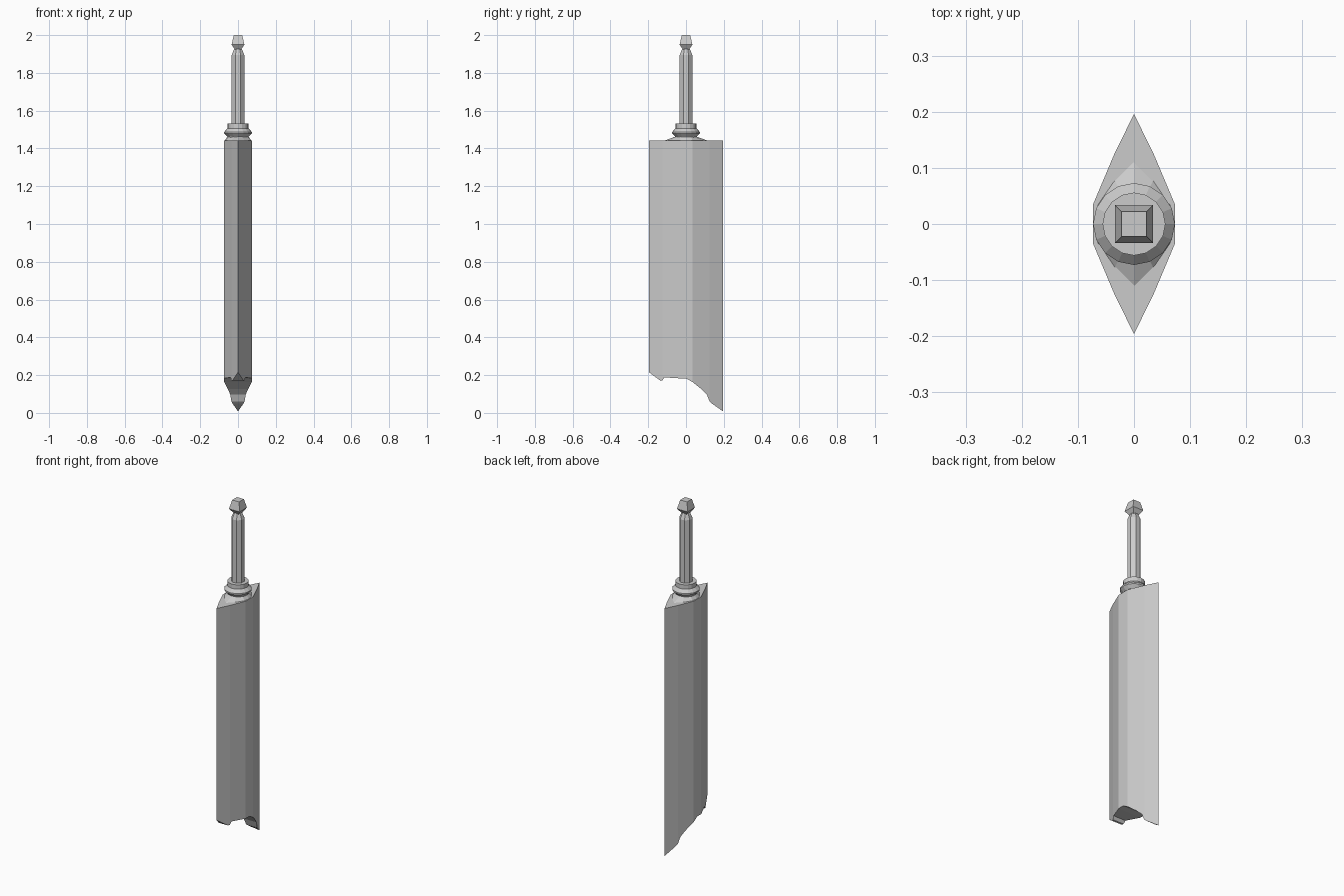
import bpy, math

if "Cube" in bpy.data.objects:
    bpy.data.objects.remove(bpy.data.objects["Cube"])


def make(name, verts, faces):
    mesh = bpy.data.meshes.new(name)
    mesh.from_pydata(verts, [], faces)
    mesh.update()
    ob = bpy.data.objects.new(name, mesh)
    bpy.context.collection.objects.link(ob)
    return ob


def loft(name, rings):
    """Skin equal-length rings from bottom to top and cap both ends."""
    n = len(rings[0])
    verts = [p for ring in rings for p in ring]
    faces = [(k * n + i, k * n + (i + 1) % n, (k + 1) * n + (i + 1) % n, (k + 1) * n + i)
             for k in range(len(rings) - 1) for i in range(n)]
    faces.append(tuple(reversed(range(n))))
    faces.append(tuple(range(len(verts) - n, len(verts))))
    return make(name, verts, faces)


def circle(r, z, n, turn=0.0):
    return [(r * math.cos(turn + math.tau * i / n), r * math.sin(turn + math.tau * i / n), z)
            for i in range(n)]


def half_width(y):
    """Half thickness of the lens-shaped blade section."""
    pts = [(0, 0.073), (0.035, 0.073), (0.125, 0.035), (0.196, 0.0)]
    for (a, wa), (b, wb) in zip(pts, pts[1:]):
        if abs(y) <= b:
            return wa + (wb - wa) * (abs(y) - a) / (b - a)
    return 0.0


# Broken blade: columns across its width follow the jagged lower edge
TOP = 1.443
jagged = [(-0.196, 0.215), (-0.135, 0.170), (-0.125, 0.171), (-0.115, 0.188),
          (-0.035, 0.183), (0.0, 0.183), (0.035, 0.163), (0.08, 0.127),
          (0.110, 0.098), (0.125, 0.060), (0.135, 0.051), (0.196, 0.008)]
verts, faces = [], []
for y, z in jagged:
    w = half_width(y)
    verts += [(w, y, z), (w, y, TOP), (-w, y, TOP), (-w, y, z)]
for c in range(len(jagged) - 1):
    a, b = 4 * c, 4 * c + 4
    faces += [(a + i, b + i, b + (i + 1) % 4, a + (i + 1) % 4) for i in range(4)]
blade = make("blade", verts, faces)
bpy.context.view_layer.objects.active = blade
blade.select_set(True)
bpy.ops.object.mode_set(mode='EDIT')
bpy.ops.mesh.select_all(action='SELECT')
bpy.ops.mesh.remove_doubles(threshold=0.0001)
bpy.ops.mesh.normals_make_consistent(inside=False)
bpy.ops.object.mode_set(mode='OBJECT')

# Sloped shoulder rising from the blade into the collar
quarter = [(0.071, 0.0), (0.066, 0.035), (0.035, 0.080), (0.0, 0.115)]
outline = quarter + [(-x, y) for x, y in quarter[-2::-1]]
outline += [(x, -y) for x, y in outline[-2:0:-1]]
base = [(x, y, TOP - 0.002) for x, y in outline]
neck = [(0.055 * x / math.hypot(x, y), 0.055 * y / math.hypot(x, y), 1.463)
        for x, y in outline]
loft("shoulder", [base, neck])

# Ringed collar
loft("collar", [circle(r, z, 16) for r, z in
                [(0.055, 1.455), (0.057, 1.463), (0.073, 1.480), (0.073, 1.488),
                 (0.056, 1.506), (0.056, 1.531)]])

# Slim grip with a tapered upper end
loft("grip", [circle(r, z, 8, math.pi / 8) for r, z in
              [(0.036, 1.525), (0.036, 1.895), (0.026, 1.918), (0.018, 1.932)]])

# Square faceted pommel
loft("pommel", [circle(h * math.sqrt(2), z, 4, math.pi / 4) for h, z in
                [(0.015, 1.922), (0.034, 1.950), (0.022, 2.0)]])
